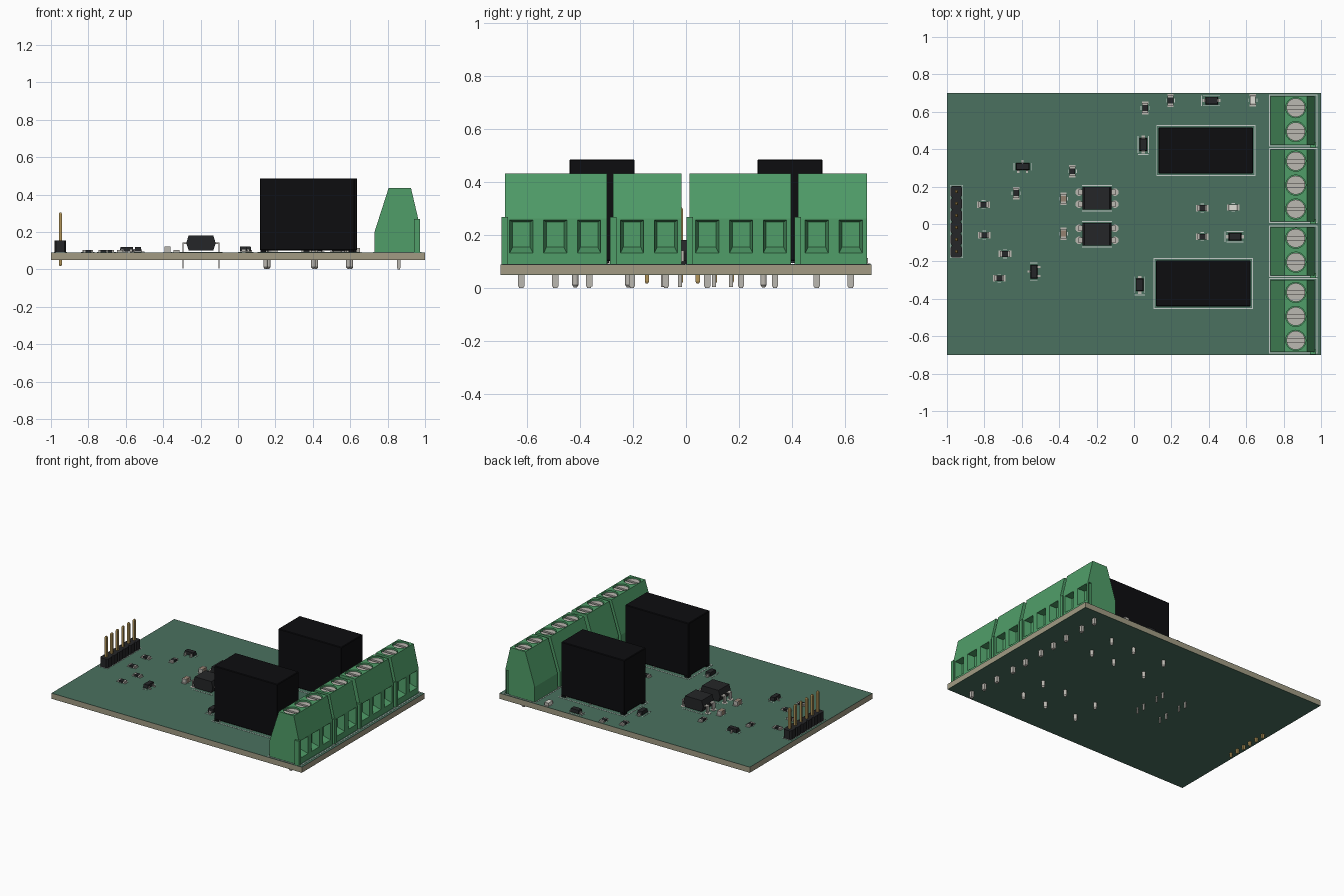
import bpy, bmesh, math
from mathutils import Matrix

if "Cube" in bpy.data.objects:
    bpy.data.objects.remove(bpy.data.objects["Cube"])

COL = dict(mask=(.07, .165, .115), core=(.36, .33, .23), term=(.08, .34, .14), black=(.004, .004, .005),
           dark=(.018, .019, .021), silver=(.5, .48, .44), gold=(.45, .3, .1), silk=(.55, .6, .57),
           tan=(.3, .22, .16), led=(.75, .74, .68))
MATS = {}
for k, c in COL.items():
    MATS[k] = bpy.data.materials.new(k)
    MATS[k].diffuse_color = (*c, 1)


def make(name, bm, mat=None, smooth=False):
    bmesh.ops.recalc_face_normals(bm, faces=bm.faces[:])
    me = bpy.data.meshes.new(name)
    bm.to_mesh(me)
    bm.free()
    ob = bpy.data.objects.new(name, me)
    bpy.context.collection.objects.link(ob)
    if mat:
        me.materials.append(MATS[mat])
    if smooth:
        bpy.ops.object.select_all(action='DESELECT')
        ob.select_set(True)
        bpy.context.view_layer.objects.active = ob
        bpy.ops.object.shade_smooth_by_angle(angle=math.radians(35))
    return ob


def loft(bm, a, b):
    """Closed solid between two matching loops."""
    va, vb = [bm.verts.new(p) for p in a], [bm.verts.new(p) for p in b]
    n = len(a)
    bm.faces.new(va[::-1])
    bm.faces.new(vb)
    for i in range(n):
        bm.faces.new((va[i], va[(i + 1) % n], vb[(i + 1) % n], vb[i]))


def prism_y(bm, pts, y0, y1):
    loft(bm, [(x, y0, z) for x, z in pts], [(x, y1, z) for x, z in pts])


def prism_z(bm, pts, z0, z1, s=1, c=(0, 0)):
    loft(bm, [(c[0] + x, c[1] + y, z0) for x, y in pts], [(c[0] + x * s, c[1] + y * s, z1) for x, y in pts])


def box(bm, x0, x1, y0, y1, z0, z1):
    prism_z(bm, [(x0, y0), (x1, y0), (x1, y1), (x0, y1)], z0, z1)


def cbox(bm, x, y, w, d, z0, z1, rot=False, ox=0, oy=0):
    """Box around a part centre; rot turns the part a quarter turn."""
    if rot:
        w, d, ox, oy = d, w, -oy, ox
    box(bm, x + ox - w / 2, x + ox + w / 2, y + oy - d / 2, y + oy + d / 2, z0, z1)


def cyl(bm, x, y, r, z0, z1, r2=None, n=16):
    bmesh.ops.create_cone(bm, cap_ends=True, segments=n, radius1=r, radius2=r if r2 is None else r2,
                          depth=z1 - z0, matrix=Matrix.Translation((x, y, (z0 + z1) / 2)))


def frame(bm, x0, x1, y0, y1, t=.005, z=.0915):
    box(bm, x0, x1, y0, y0 + t, .09, z)
    box(bm, x0, x1, y1 - t, y1, .09, z)
    box(bm, x0, x0 + t, y0 + t, y1 - t, .09, z)
    box(bm, x1 - t, x1, y0 + t, y1 - t, .09, z)


N = bmesh.new
T = .09  # board top

# board core and solder mask
b = N(); box(b, -1, 1, -.7, .7, .051, .0885); make("board_core", b, 'core')
b = N(); box(b, -1, 1, -.7, .7, .0885, T); box(b, -1, 1, -.7, .7, .0495, .051); make("board_mask", b, 'mask')

silk, pins, screws, ends = N(), N(), N(), N()

# screw terminal blocks: profile, boolean mouths, screw wells, dovetail tab and slot
PROFILE = [(.73, T), (.73, .2), (.805, .434), (.925, .434), (.965, .264), (.965, T)]
R = .05
a0 = math.asin(.009 / R)
half = [(R * math.cos(a0 + (math.pi - 2 * a0) * i / 12), R * math.sin(a0 + (math.pi - 2 * a0) * i / 12)) for i in range(13)]
for y0, y1, ys in ((.423, .684, (.494, .622)), (.014, .397, (.08, .208, .336)),
                   (-.275, -.017, (-.204, -.076)), (-.684, -.299, (-.622, -.494, -.366))):
    b = N(); prism_y(b, PROFILE, y0, y1)
    body = make("terminal_block", b, 'term')
    c = N()
    box(c, .938, .958, y1 - .012, y1 + .02, .08, .262)
    for y in ys:
        loft(c, [(.975, y + s * .046, z) for s, z in ((-1, .128), (1, .128), (1, .258), (-1, .258))],
             [(.915, y + s * .033, z) for s, z in ((-1, .155), (1, .155), (1, .25), (-1, .25))])
        cyl(c, .865, y, .054, .4, .46, n=24)
        cyl(screws, .865, y, R, .398, .413, n=24)
        prism_z(screws, half, .413, .424, c=(.865, y))
        prism_z(screws, [(-p, -q) for p, q in half], .413, .424, c=(.865, y))
        cbox(pins, .86, y, .02, .024, .006, .06)
        cbox(pins, .86, y, .012, .016, 0, .006)
    cutter = make("terminal_cutter", c)
    m = body.modifiers.new("cut", 'BOOLEAN')
    m.operation, m.solver, m.object = 'DIFFERENCE', 'EXACT', cutter
    me = bpy.data.meshes.new_from_object(body.evaluated_get(bpy.context.evaluated_depsgraph_get()))
    body.modifiers.clear()
    body.data = me
    bpy.data.objects.remove(cutter)
    b = N(); box(b, .94, .974, y0 - .013, y0, T, .268); box(b, .965, .974, y0, y0 + .012, T, .268)
    make("terminal_tab", b, 'term')
    frame(silk, .722, .982, y0 - .009, y1 + .009)

# relays: case, standoffs and six pins each
for cx, cy in ((.384, .393), (.37, -.318)):
    b = N(); cbox(b, cx, cy, .506, .246, .102, .487)
    bmesh.ops.bevel(b, geom=b.edges[:], offset=.004, segments=1, affect='EDGES')
    for sx in (-1, 1):
        for sy in (-1, 1):
            cbox(b, cx + sx * .235, cy + sy * .105, .03, .03, T, .104)
    make("relay", b, 'black')
    frame(silk, cx - .265, cx + .265, cy - .137, cy + .137)
    for px in (-.222, .033, .22):
        for py in (-.1, .1):
            cyl(pins, cx + px, cy + py, .012, .012, .105)
            cyl(pins, cx + px, cy + py, .005, 0.002, .012, .012)

# pin header: notched housing and square gold pins
h, g = N(), N()
for i in range(6):
    y = .0125 + (i - 2.5) * .064
    prism_z(h, [(-.022, -.032), (.022, -.032), (.031, -.02), (.031, .02), (.022, .032), (-.022, .032), (-.031, .02), (-.031, -.02)],
            T, .155, c=(-.95, y))
    sq = [(-.008, -.008), (.008, -.008), (.008, .008), (-.008, .008)]
    prism_z(g, sq, .025, .297, c=(-.95, y))
    prism_z(g, sq, .297, .305, .5, (-.95, y))
    prism_z(g, sq, .025, .017, .5, (-.95, y))
make("header_housing", h, 'dark')
make("header_pins", g, 'gold')
frame(silk, -.985, -.915, -.183, .208, .003)

# four-leg optocouplers
ic, pads = N(), N()
for cy in (.138, -.055):
    cx = -.198
    prism_y(ic, [(cx + x, z) for x, z in ((-.066, .102), (.066, .102), (.077, .135), (.077, .145), (.066, .182), (-.066, .182), (-.077, .145), (-.077, .135))],
            cy - .061, cy + .061)
    for s in (-1, 1):
        for dy in (-.032, .032):
            x, y = cx + s * .096, cy + dy
            cbox(pins, cx + s * .083, y, .026, .03, .136, .143)
            cbox(pins, x, y, .007, .03, .1, .143)
            cbox(pins, x, y, .007, .014, .005, .1)
            cyl(pads, x, y, .02, T, .0915)
        box(silk, cx - .08, cx + .08, cy + s * .068 - .002, cy + s * .068 + .002, T, .0915)
make("optocoupler_bodies", ic, 'dark')
make("optocoupler_pads", pads, 'silver')


def marks(x, y, rot, length, width):
    for s in (-1, 1):
        cbox(silk, x, y, length, .004, T, .0915, rot, 0, s * width / 2)


# chip resistors and capacitors: body plus two metal ends
def chips(name, mat, height, places):
    bm = N()
    for x, y, rot in places:
        cbox(bm, x, y, .032, .031, T, T + height, rot)
        for s in (-1, 1):
            cbox(ends, x, y, .01, .032, T, T + height, rot, s * .021)
            cbox(ends, x, y, .012, .034, T, T + .003, rot, s * .028)
        marks(x, y, rot, .02, .044)
    make(name, bm, mat)


chips("chip_resistors", 'dark', .013, (
    (.195, .66, 1), (.06, .62, 1), (-.805, .103, 0), (-.63, .165, 1), (-.33, .282, 1),
    (.365, .085, 0), (.365, -.068, 0), (-.8, -.06, 0), (-.69, -.16, 0), (-.72, -.29, 0)))
chips("chip_capacitors", 'tan', .031, ((-.377, .135, 1), (-.377, -.052, 1)))
chips("indicator_lights", 'led', .024, ((.635, .662, 1), (.53, .088, 0)))

# diodes: tapered body with end leads
b = N()
for x, y, rot in ((.05, .425, 1), (.03, -.325, 1), (.415, .66, 0), (.54, -.068, 0)):
    w, d = (.02, .034) if rot else (.034, .02)
    prism_z(b, [(-w, -d), (w, -d), (w, d), (-w, d)], .096, .121, .9, (x, y))
    for s in (-1, 1):
        cbox(ends, x, y, .02, .018, T, .096, rot, s * .038)
        cbox(ends, x, y, .005, .018, T, .106, rot, s * .0345)
    marks(x, y, rot, .09, .056)
    cbox(silk, x, y, .004, .056, T, .0915, rot, -.054)
make("diodes", b, 'dark')

# three-leg transistors
b = N()
for x, y, rot in ((-.595, .307, 0), (-.535, -.255, 1)):
    w, d = (.018, .037) if rot else (.037, .018)
    prism_z(b, [(-w, -d), (w, -d), (w, d), (-w, d)], .095, .119, .9, (x, y))
    for ox, oy in ((-.024, -1), (.024, -1), (0, 1)):
        cbox(ends, x, y, .011, .018, T, .095, rot, ox, oy * .026)
        cbox(ends, x, y, .011, .006, T, .107, rot, ox, oy * .02)
    cbox(silk, x, y, .004, .04, T, .0915, rot, -.046)
    cbox(silk, x, y, .004, .04, T, .0915, rot, .046)
make("transistors", b, 'dark')

make("chip_end_caps", ends, 'silver')
make("terminal_screws", screws, 'silver', True)
make("through_hole_pins", pins, 'silver', True)
make("board_outline_marks", silk, 'silk')

for m in bpy.data.materials:
    if m.users and not m.is_grease_pencil:
        m.use_nodes = True
        m.node_tree.nodes["Principled BSDF"].inputs["Base Color"].default_value = m.diffuse_color
